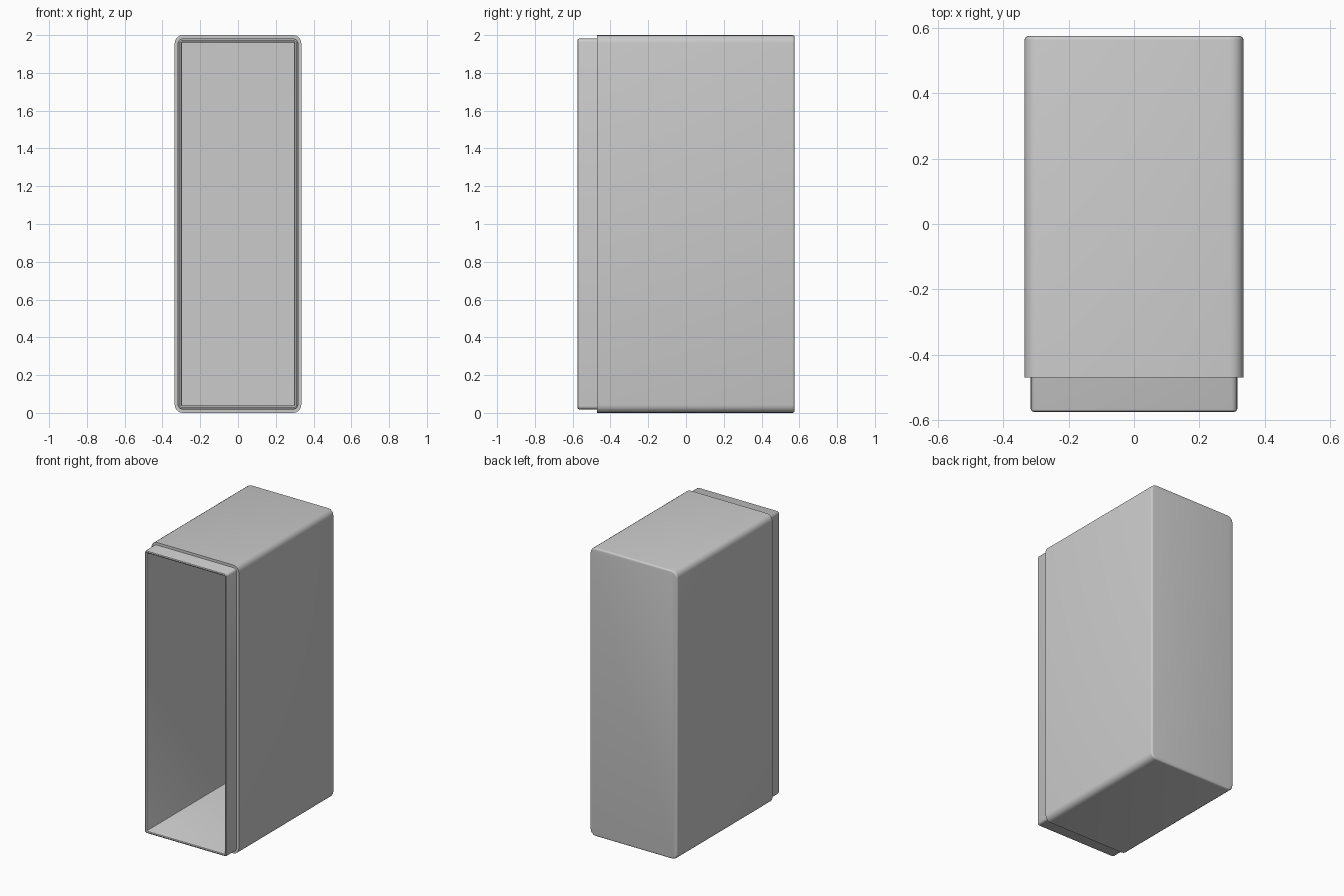
import bpy
import bmesh
from math import sin, cos, pi

cube = bpy.data.objects.get("Cube")
if cube:
    bpy.data.objects.remove(cube, do_unlink=True)

grey = bpy.data.materials.new("plain grey")
grey.use_nodes = True
colour = (0.6, 0.6, 0.6, 1)
grey.diffuse_color = colour
grey.node_tree.nodes["Principled BSDF"].inputs["Base Color"].default_value = colour

HALF_W, HALF_H = 0.335, 1.0
SEGS = 4


def ring(bm, inset, y, radius):
    """Rounded rectangle, inset from the outer sleeve, at depth y."""
    w, h = HALF_W - inset, HALF_H - inset
    verts = []
    for k, (sx, sz) in enumerate([(1, 1), (-1, 1), (-1, -1), (1, -1)]):
        for i in range(SEGS + 1):
            a = (k + i / SEGS) * pi / 2
            verts.append(bm.verts.new((sx * (w - radius) + radius * cos(a), y,
                                       HALF_H + sz * (h - radius) + radius * sin(a))))
    return verts


def fillet(inset, y, r, a0, a1):
    """Quarter-round steps around a centre, as (inset, y) pairs."""
    return [(inset + r * cos(a0 + (a1 - a0) * i / SEGS),
             y + r * sin(a0 + (a1 - a0) * i / SEGS)) for i in range(SEGS + 1)]


def loft(name, profile, corner):
    """Skin rings along a profile and cap both ends."""
    bm = bmesh.new()
    rings = [ring(bm, d, y, max(0.004, corner - d + profile[0][0])) for d, y in profile]
    for a, b in zip(rings, rings[1:]):
        for i in range(len(a)):
            j = (i + 1) % len(a)
            bm.faces.new((a[i], a[j], b[j], b[i]))
    bm.faces.new(rings[0])
    bm.faces.new(rings[-1])
    bmesh.ops.recalc_face_normals(bm, faces=bm.faces)
    mesh = bpy.data.meshes.new(name)
    bm.to_mesh(mesh)
    bm.free()
    mesh.materials.append(grey)
    obj = bpy.data.objects.new(name, mesh)
    bpy.context.collection.objects.link(obj)
    bpy.ops.object.select_all(action='DESELECT')
    bpy.context.view_layer.objects.active = obj
    obj.select_set(True)
    bpy.ops.object.shade_smooth_by_angle()
    return obj


FRONT, BACK, SHOULDER = -0.575, 0.575, -0.47
R = 0.012

# Outer sleeve: shell with a sharp front rim and a rounded closed back
loft("outer_sleeve",
     [(0.018, 0.555), (0.018, SHOULDER), (0, SHOULDER)]
     + fillet(R, BACK - R, R, pi, pi / 2), 0.024)

# Inner box: hollow, rounded front lip, open to the front
lip = 0.019
wall = 0.019
r = wall / 2
loft("inner_box",
     [(lip, 0.555)]
     + fillet(lip + r, FRONT + r, r, pi, 2 * pi)
     + [(lip + wall, 0.535)], 0.018)
